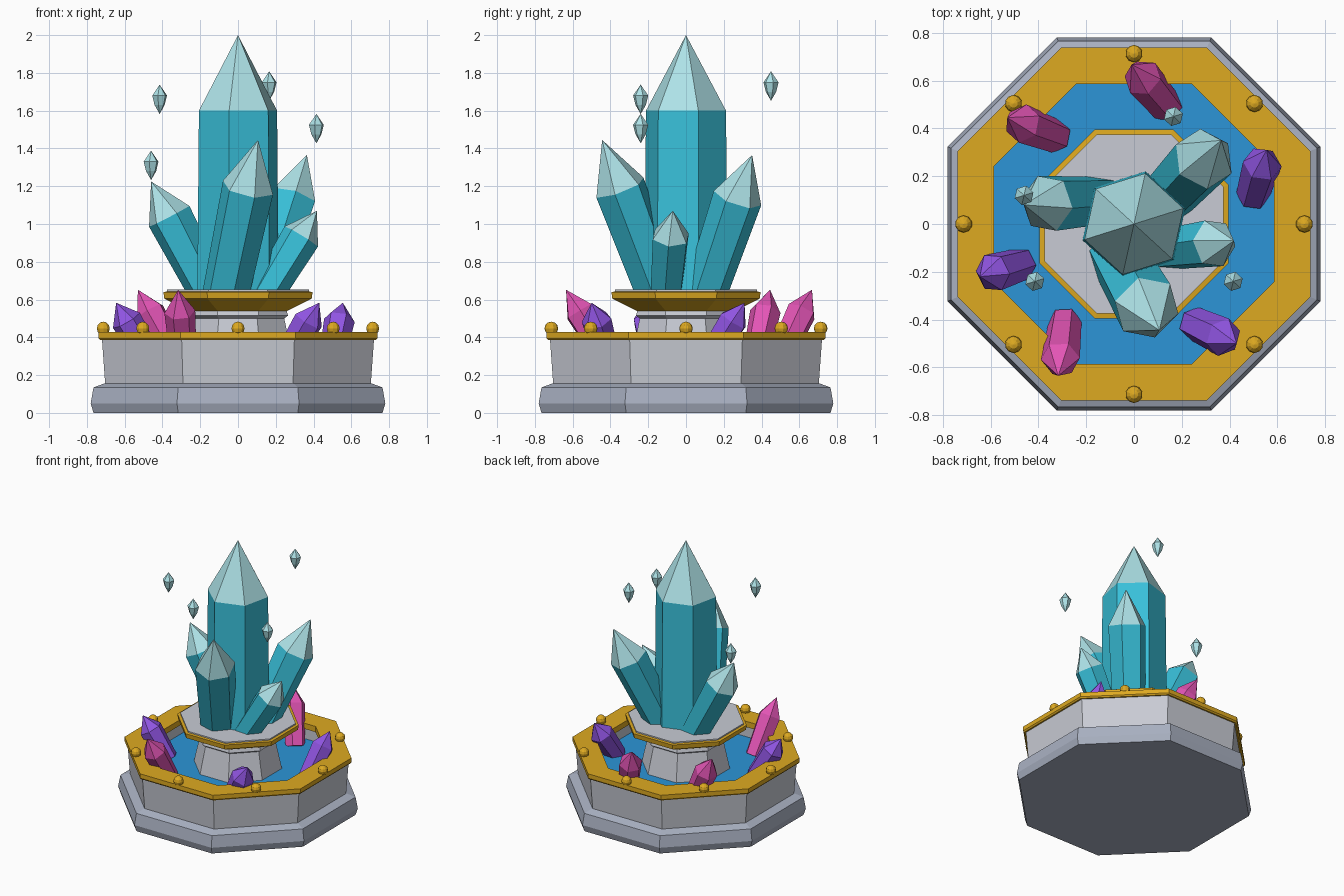
import bpy, bmesh, math
from mathutils import Vector, Matrix

if "Cube" in bpy.data.objects:
    bpy.data.objects.remove(bpy.data.objects["Cube"])


def material(name, rgb):
    m = bpy.data.materials.new(name)
    m.diffuse_color = (*rgb, 1)
    m.use_nodes = True
    m.node_tree.nodes["Principled BSDF"].inputs["Base Color"].default_value = m.diffuse_color
    return m


STONE = material("pale_stone", (0.58, 0.60, 0.66))
SLATE = material("blue_grey_stone", (0.40, 0.44, 0.54))
GOLD = material("gold", (0.73, 0.40, 0.015))
WATER = material("water", (0.025, 0.30, 0.68))
TEAL = material("teal_crystal", (0.04, 0.53, 0.70))
PALE = material("pale_crystal", (0.42, 0.76, 0.80))
PINK = material("pink_crystal", (0.76, 0.09, 0.46))
PURPLE = material("purple_crystal", (0.28, 0.09, 0.76))


def finish(bm, name, *mats):
    bmesh.ops.recalc_face_normals(bm, faces=bm.faces)
    mesh = bpy.data.meshes.new(name)
    bm.to_mesh(mesh)
    bm.free()
    for m in mats:
        mesh.materials.append(m)
    ob = bpy.data.objects.new(name, mesh)
    bpy.context.collection.objects.link(ob)
    return ob


def ring(bm, r, z, n, turn):
    return [bm.verts.new((r * math.cos(turn + i * math.tau / n),
                          r * math.sin(turn + i * math.tau / n), z)) for i in range(n)]


def bridge(bm, a, b):
    n = len(a)
    return [bm.faces.new((a[i], a[(i + 1) % n], b[(i + 1) % n], b[i])) for i in range(n)]


def octagon(name, profile, mat, closed=False):
    """Eight-sided turned form; profile is (distance to flat side, height)."""
    bm = bmesh.new()
    k = 1 / math.cos(math.pi / 8)
    rings = [ring(bm, a * k, z, 8, math.pi / 8) for a, z in profile]
    for a, b in zip(rings, rings[1:]):
        bridge(bm, a, b)
    if closed:
        bridge(bm, rings[-1], rings[0])
    else:
        bm.faces.new(rings[0])
        bm.faces.new(rings[-1])
    return finish(bm, name, mat)


def crystal(name, base, tip, r0, r1, shoulder, mats, turn=0.0, sides=6):
    """Prism from base to shoulder fraction, then a pointed end at tip."""
    base, tip = Vector(base), Vector(tip)
    axis = tip - base
    h = axis.length
    bm = bmesh.new()
    low = ring(bm, r0, -0.02, sides, turn)
    high = ring(bm, r1, h * shoulder, sides, turn)
    bm.faces.new(low)
    bridge(bm, low, high)
    point = bm.verts.new((0, 0, h))
    for i in range(sides):
        f = bm.faces.new((high[i], high[(i + 1) % sides], point))
        f.material_index = len(mats) - 1
    rot = axis.to_track_quat('Z', 'Y').to_matrix().to_4x4()
    bmesh.ops.transform(bm, matrix=Matrix.Translation(base) @ rot, verts=bm.verts)
    return finish(bm, name, *mats)


# Basin
octagon("base_plinth", [(0.765, 0), (0.78, 0.05), (0.765, 0.135), (0.71, 0.155)], SLATE)
octagon("basin_wall", [(0.703, 0.15), (0.72, 0.39), (0.605, 0.39), (0.605, 0.15)], STONE, True)
octagon("basin_rim", [(0.73, 0.385), (0.738, 0.395), (0.738, 0.428),
                      (0.585, 0.428), (0.585, 0.385)], GOLD, True)
octagon("water", [(0.61, 0.27), (0.61, 0.30)], WATER)

# Pedestal
octagon("pedestal_column", [(0.29, 0.28), (0.245, 0.50), (0.265, 0.515), (0.255, 0.55)], STONE)
octagon("pedestal_bowl", [(0.26, 0.54), (0.39, 0.605), (0.395, 0.64), (0.37, 0.643)], GOLD)
octagon("pedestal_top", [(0.375, 0.63), (0.375, 0.652)], STONE)

# Rim studs
for i in range(8):
    a = i * math.tau / 8
    bm = bmesh.new()
    bmesh.ops.create_uvsphere(bm, u_segments=10, v_segments=6, radius=0.036)
    stud = finish(bm, f"rim_stud_{i + 1}", GOLD)
    stud.location = (0.713 * math.cos(a), 0.713 * math.sin(a), 0.447)

# Main crystal cluster
BLUE = (TEAL, PALE)
crystal("main_crystal", (0, 0, 0.63), (0, 0, 2.0), 0.226, 0.217, 0.708, BLUE, math.radians(17.5))
for label, base, tip, r0, r1 in [
    ("front", (-0.065, -0.14, 0.63), (0.106, -0.444, 1.445), 0.125, 0.14),
    ("left", (-0.15, 0.10, 0.63), (-0.46, 0.08, 1.225), 0.105, 0.122),
    ("back", (0.13, 0.10, 0.63), (0.365, 0.35, 1.365), 0.115, 0.132),
    ("right", (0.15, -0.105, 0.63), (0.418, -0.07, 1.07), 0.09, 0.104),
]:
    crystal(label + "_crystal", base, tip, r0, r1, 0.69, BLUE, 0.3)

# Small crystals standing in the water
for label, base, tip, mat in [
    ("pink_left", (-0.335, 0.37, 0.30), (-0.53, 0.445, 0.652), PINK),
    ("pink_front", (-0.29, -0.42, 0.30), (-0.317, -0.635, 0.652), PINK),
    ("pink_back", (0.13, 0.50, 0.30), (-0.01, 0.667, 0.652), PINK),
    ("purple_right", (0.50, 0.13, 0.30), (0.555, 0.31, 0.583), PURPLE),
    ("purple_front", (0.26, -0.42, 0.30), (0.43, -0.50, 0.583), PURPLE),
    ("purple_left", (-0.48, -0.17, 0.30), (-0.645, -0.22, 0.583), PURPLE),
]:
    crystal(label + "_crystal", base, tip, 0.07, 0.082, 0.67, (mat,), 0.2)

# Floating shards
for i, loc in enumerate([(-0.415, -0.24, 1.66), (0.165, 0.45, 1.73),
                         (0.415, -0.24, 1.505), (-0.46, 0.12, 1.31)]):
    bm = bmesh.new()
    low, high = ring(bm, 0.028, -0.03, 6, 0.3), ring(bm, 0.041, 0.02, 6, 0.3)
    bridge(bm, low, high)
    for loop, z in ((low, -0.078), (high, 0.078)):
        p = bm.verts.new((0, 0, z))
        for j in range(6):
            bm.faces.new((loop[j], loop[(j + 1) % 6], p))
    finish(bm, f"floating_shard_{i + 1}", PALE).location = loc
